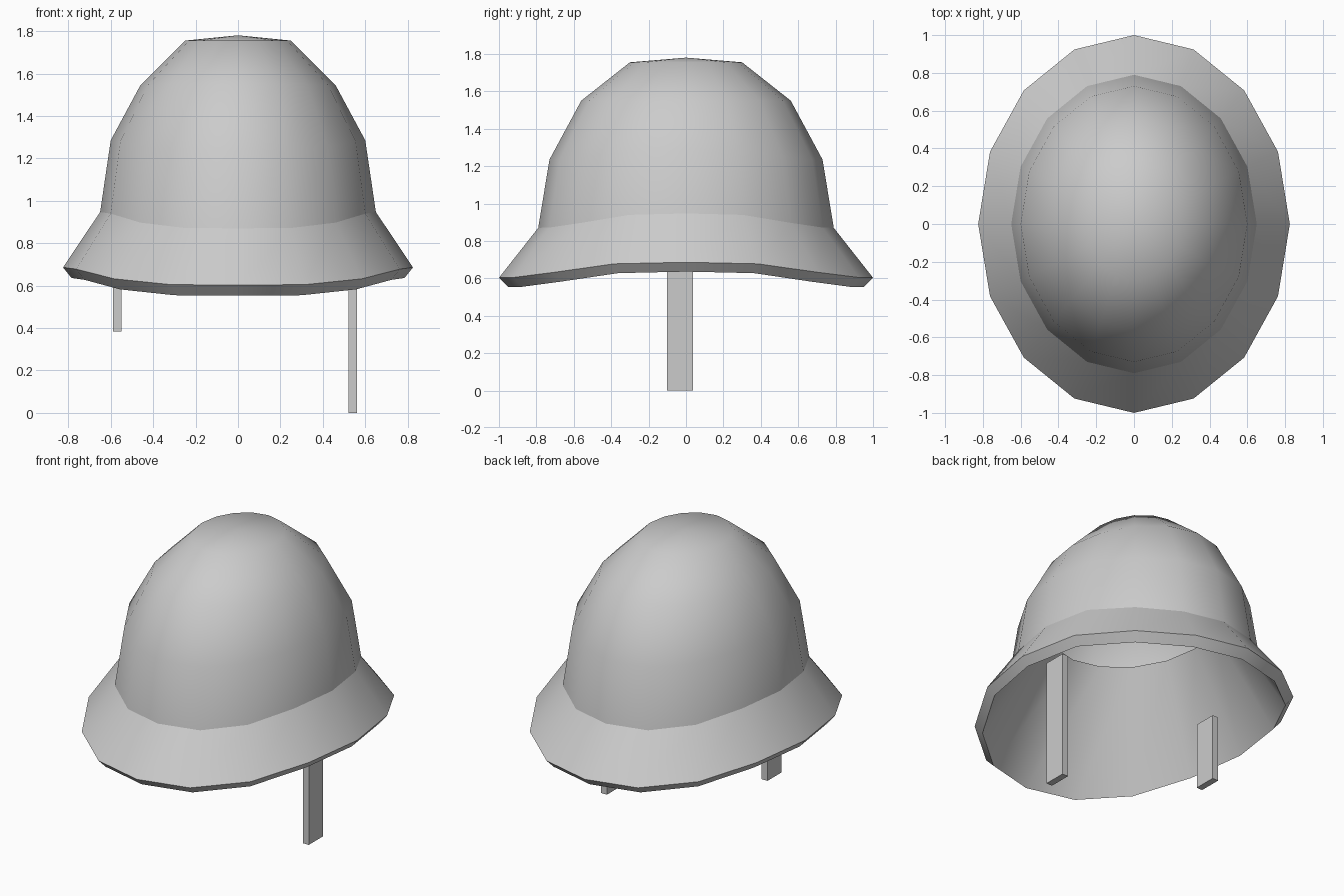
import bpy, bmesh, math

if "Cube" in bpy.data.objects:
    bpy.data.objects.remove(bpy.data.objects["Cube"])

SEGMENTS = 16
DROP = [0, 0.1, 0.65, 0.98, 1]  # share of the height drop, from side to front


def ring(bm, rx, ry, z_side, z_front):
    """Oval loop whose height eases from the sides to the front and back."""
    verts = []
    for i in range(SEGMENTS):
        a = 2 * math.pi * i / SEGMENTS
        w = DROP[min(i % 8, 8 - i % 8)]
        verts.append(bm.verts.new((rx * math.cos(a), ry * math.sin(a),
                                   z_side + (z_front - z_side) * w)))
    return verts


def helmet():
    # Rings (rx, ry, z at sides, z at front/back), inner sleeve -> rim -> crown
    profile = [
        (0.45, 0.54, 1.21, 1.21),     # open top of the inner sleeve
        (0.785, 0.95, 0.636, 0.553),  # rim underside
        (0.825, 1.00, 0.686, 0.603),  # rim top
        (0.65, 0.79, 0.947, 0.87),    # outer crease
        (0.60, 0.73, 1.285, 1.235),
        (0.46, 0.56, 1.545, 1.55),
        (0.25, 0.30, 1.755, 1.755),
    ]
    bm = bmesh.new()
    rings = [ring(bm, *p) for p in profile]
    for lo, hi in zip(rings, rings[1:]):
        for i in range(SEGMENTS):
            j = (i + 1) % SEGMENTS
            bm.faces.new((lo[i], lo[j], hi[j], hi[i]))
    # Crown cap
    tip = bm.verts.new((0, 0, 1.78))
    for i in range(SEGMENTS):
        bm.faces.new((rings[-1][i], rings[-1][(i + 1) % SEGMENTS], tip))
    # Smooth shells with sharp creases and rim
    for f in bm.faces:
        f.smooth = True
    for loop in rings[:4]:
        for i in range(SEGMENTS):
            bm.edges.get((loop[i], loop[(i + 1) % SEGMENTS])).smooth = False
    mesh = bpy.data.meshes.new("helmet_shell")
    bm.to_mesh(mesh)
    bm.free()
    bpy.context.collection.objects.link(bpy.data.objects.new("helmet_shell", mesh))


def strap(name, x, z_low, z_high):
    bpy.ops.mesh.primitive_cube_add(size=1, location=(x, -0.032, (z_low + z_high) / 2))
    ob = bpy.context.object
    ob.name = name
    ob.scale = (0.04, 0.14, z_high - z_low)


helmet()
# Chin straps hanging inside the shell
strap("long_chin_strap", 0.54, 0.0, 0.785)
strap("short_chin_strap", -0.569, 0.383, 0.795)
